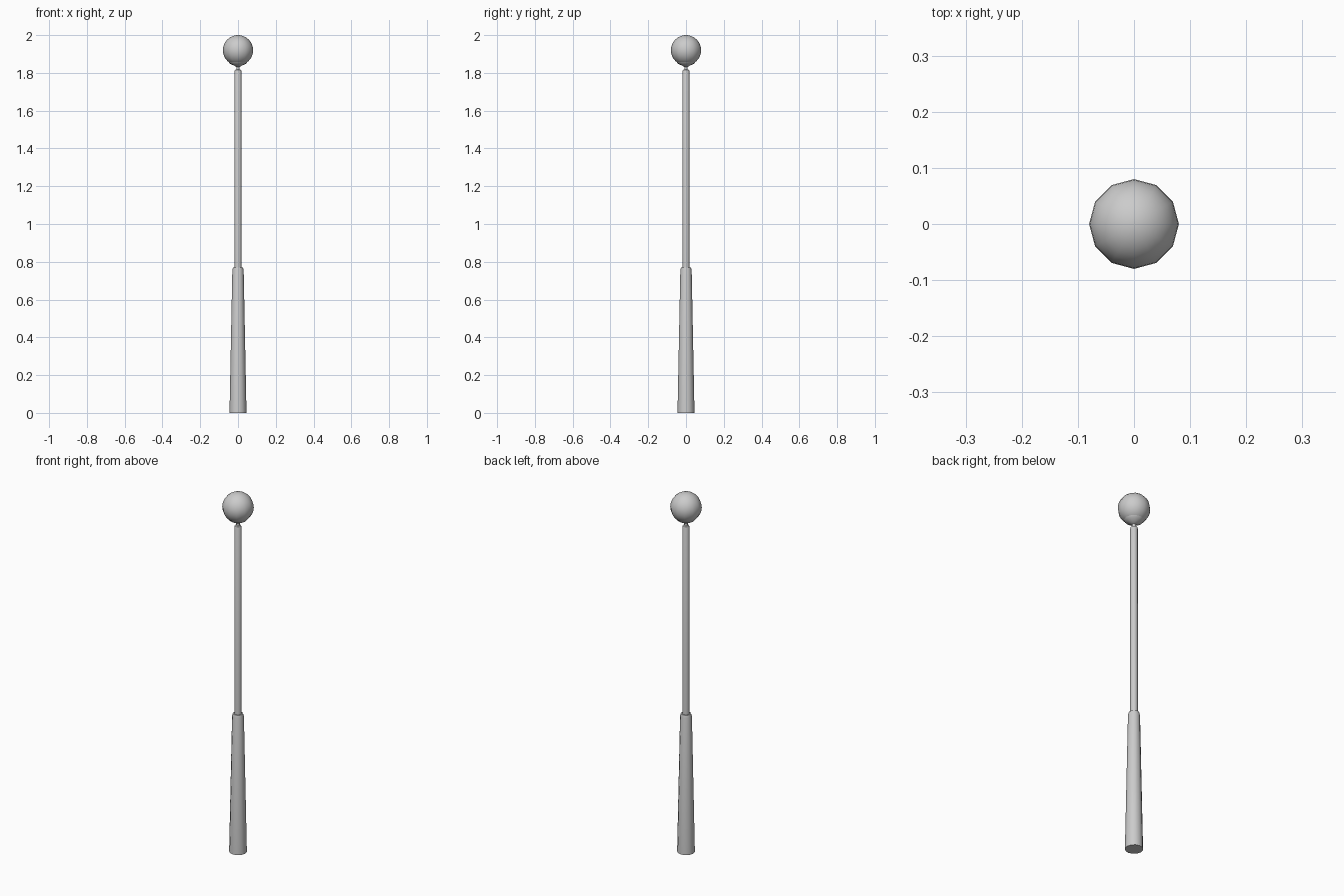
import bpy, bmesh, math

if "Cube" in bpy.data.objects:
    bpy.data.objects.remove(bpy.data.objects["Cube"])

SIDES = 12


def lathe(name, profile):
    """Revolve (radius, height) points round z and cap the open ends."""
    bm = bmesh.new()
    rings = []
    for r, z in profile:
        if r == 0:
            rings.append([bm.verts.new((0, 0, z))] * SIDES)
        else:
            rings.append([bm.verts.new((r * math.cos(2 * math.pi * i / SIDES),
                                        r * math.sin(2 * math.pi * i / SIDES), z))
                          for i in range(SIDES)])
    for a, b in zip(rings, rings[1:]):
        for i in range(SIDES):
            j = (i + 1) % SIDES
            bm.faces.new(list(dict.fromkeys((a[i], a[j], b[j], b[i]))))
    if profile[0][0] > 0:
        bm.faces.new(rings[0][::-1])
    if profile[-1][0] > 0:
        bm.faces.new(rings[-1])
    bmesh.ops.recalc_face_normals(bm, faces=bm.faces)
    mesh = bpy.data.meshes.new(name)
    bm.to_mesh(mesh)
    bm.free()
    obj = bpy.data.objects.new(name, mesh)
    bpy.context.collection.objects.link(obj)
    bpy.ops.object.select_all(action='DESELECT')
    obj.select_set(True)
    bpy.context.view_layer.objects.active = obj
    bpy.ops.object.shade_smooth_by_angle(angle=math.radians(40))
    return obj


# Tapered base, slim shaft and narrow neck in one turned post
lathe("lamp_post", [(0.045, 0), (0.03, 0.755), (0.026, 0.77), (0.019, 0.77),
                    (0.019, 1.808), (0.016, 1.816), (0.009, 1.818), (0.009, 1.838)])

# Shallow cup that holds the globe
lathe("globe_holder", [(0.009, 1.832), (0.02, 1.838), (0.045, 1.85),
                       (0.051, 1.86), (0.047, 1.862)])

# Round globe
RINGS = 16
lathe("globe", [(0.08 * math.sin(math.pi * k / RINGS) if 0 < k < RINGS else 0,
                 1.92 - 0.08 * math.cos(math.pi * k / RINGS))
                for k in range(RINGS + 1)])
